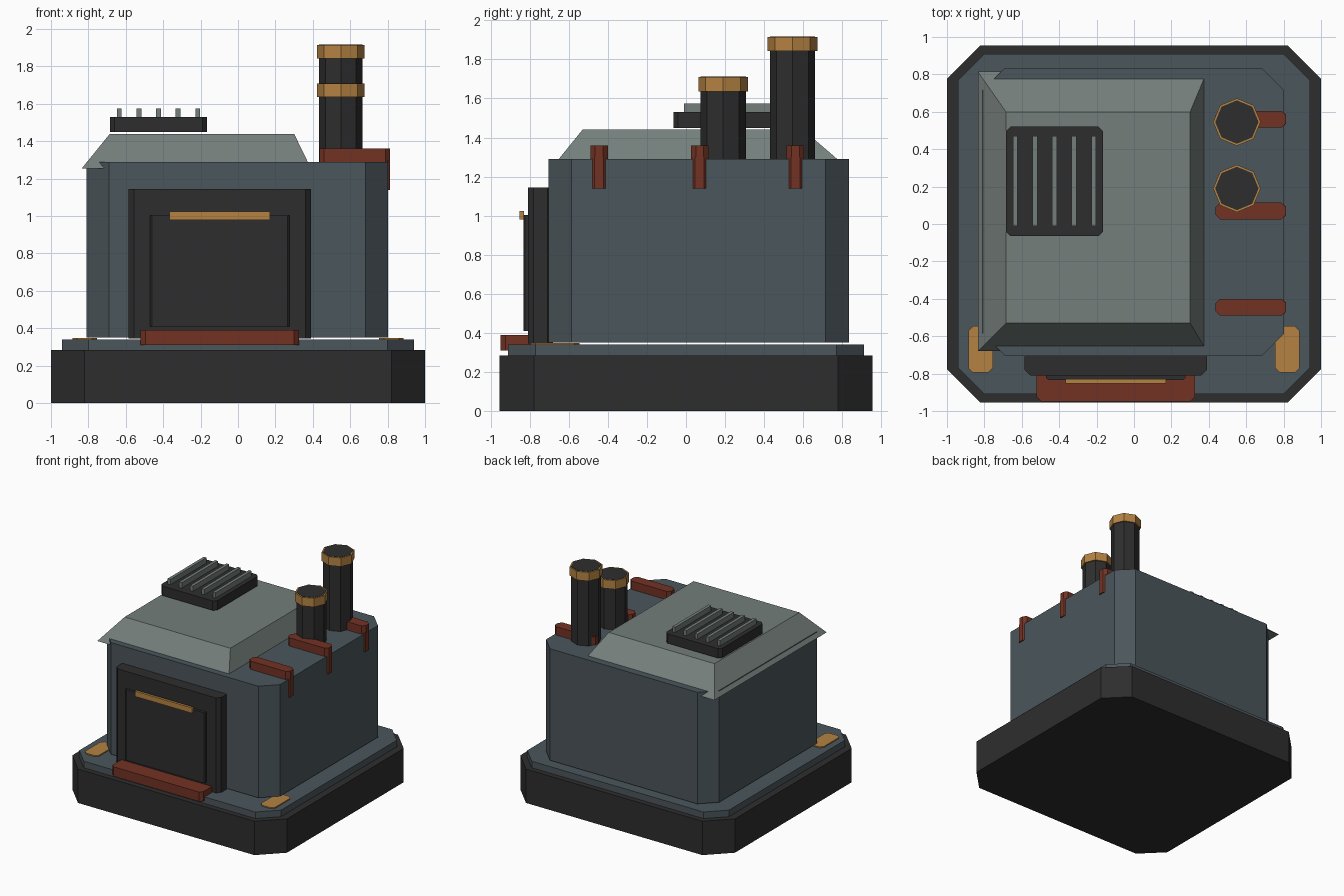
import bpy
import bmesh
from math import pi, cos, sin

old = bpy.data.objects.get("Cube")
if old:
    bpy.data.objects.remove(old, do_unlink=True)


def material(name, rgb):
    mat = bpy.data.materials.new(name)
    mat.use_nodes = True
    color = (*rgb, 1)
    mat.diffuse_color = color
    mat.node_tree.nodes["Principled BSDF"].inputs["Base Color"].default_value = color
    return mat


slate = material("slate grey", (0.07, 0.092, 0.105))
pale = material("pale grey green", (0.175, 0.21, 0.195))
dark = material("charcoal", (0.027, 0.027, 0.027))
red = material("rust red", (0.17, 0.032, 0.017))
gold = material("brass", (0.46, 0.225, 0.055))


def loft(name, mat, lower, upper):
    """Closed solid between two matching rings of points."""
    bm = bmesh.new()
    a = [bm.verts.new(p) for p in lower]
    b = [bm.verts.new(p) for p in upper]
    bm.faces.new(a[::-1])
    bm.faces.new(b)
    for i in range(len(a)):
        j = (i + 1) % len(a)
        bm.faces.new((a[i], a[j], b[j], b[i]))
    bmesh.ops.recalc_face_normals(bm, faces=bm.faces)
    mesh = bpy.data.meshes.new(name)
    bm.to_mesh(mesh)
    bm.free()
    mesh.materials.append(mat)
    obj = bpy.data.objects.new(name, mesh)
    bpy.context.collection.objects.link(obj)
    return obj


def ring(x, y, z, c=0):
    """Rectangle at height z, with corners cut by c."""
    (x0, x1), (y0, y1) = x, y
    if not c:
        pts = [(x0, y0), (x1, y0), (x1, y1), (x0, y1)]
    else:
        pts = [(x0 + c, y0), (x1 - c, y0), (x1, y0 + c), (x1, y1 - c),
               (x1 - c, y1), (x0 + c, y1), (x0, y1 - c), (x0, y0 + c)]
    return [(px, py, z) for px, py in pts]


def block(name, mat, x, y, z, c=0):
    return loft(name, mat, ring(x, y, z[0], c), ring(x, y, z[1], c))


def octagon(name, mat, x, y, r, z):
    rings = [[(x + r * cos(i * pi / 4), y + r * sin(i * pi / 4), h)
              for i in range(8)] for h in z]
    return loft(name, mat, *rings)


# Stepped base and main body
block("base", dark, (-1, 1), (-0.955, 0.955), (0, 0.285), 0.178)
block("plinth", slate, (-0.94, 0.94), (-0.91, 0.91), (0.285, 0.34), 0.14)
block("body", slate, (-0.81, 0.803), (-0.705, 0.835), (0.35, 1.29), 0.12)

# Sloped roof, overhanging the body on one side
loft("roof", pale,
     ring((-0.835, 0.39), (-0.68, 0.815), 1.255),
     ring((-0.685, 0.30), (-0.53, 0.60), 1.44))

# Roof vent with slats
block("vent", dark, (-0.685, -0.165), (-0.065, 0.52), (1.45, 1.53), 0.025)
for i in range(5):
    x = -0.635 + i * 0.105
    block(f"vent_slat_{i + 1}", pale, (x - 0.013, x + 0.013),
          (-0.01, 0.47), (1.53, 1.575))

# Chimneys with brass collars
for name, y, top in (("tall", 0.545, 1.915), ("short", 0.19, 1.71)):
    octagon(f"{name}_chimney", dark, 0.55, y, 0.116, (1.28, top + 0.002))
    octagon(f"{name}_chimney_collar", gold, 0.55, y, 0.127, (top - 0.073, top))

# Edge brackets that hook over the side
for i, y in enumerate((-0.445, 0.07, 0.56)):
    block(f"bracket_{i + 1}", red, (0.435, 0.813), (y - 0.045, y + 0.045),
          (1.285, 1.36), 0.025)
    block(f"bracket_hook_{i + 1}", red, (0.77, 0.813), (y - 0.035, y + 0.035),
          (1.14, 1.30), 0.012)

# Front door with frame, handle and sill
block("door_frame", dark, (-0.585, 0.39), (-0.81, -0.68), (0.345, 1.145), 0.03)
block("door_panel", dark, (-0.47, 0.275), (-0.833, -0.80), (0.41, 1.003), 0.01)
block("door_handle", gold, (-0.365, 0.17), (-0.852, -0.83), (0.98, 1.025))
block("door_sill", red, (-0.52, 0.325), (-0.95, -0.72), (0.31, 0.39), 0.025)

# Brass corner pads on the plinth
for name, side in (("left", 1), ("right", -1)):
    x = sorted((side * 0.755, side * 0.885))
    block(f"{name}_pad", gold, x, (-0.795, -0.545), (0.338, 0.349), 0.025)
